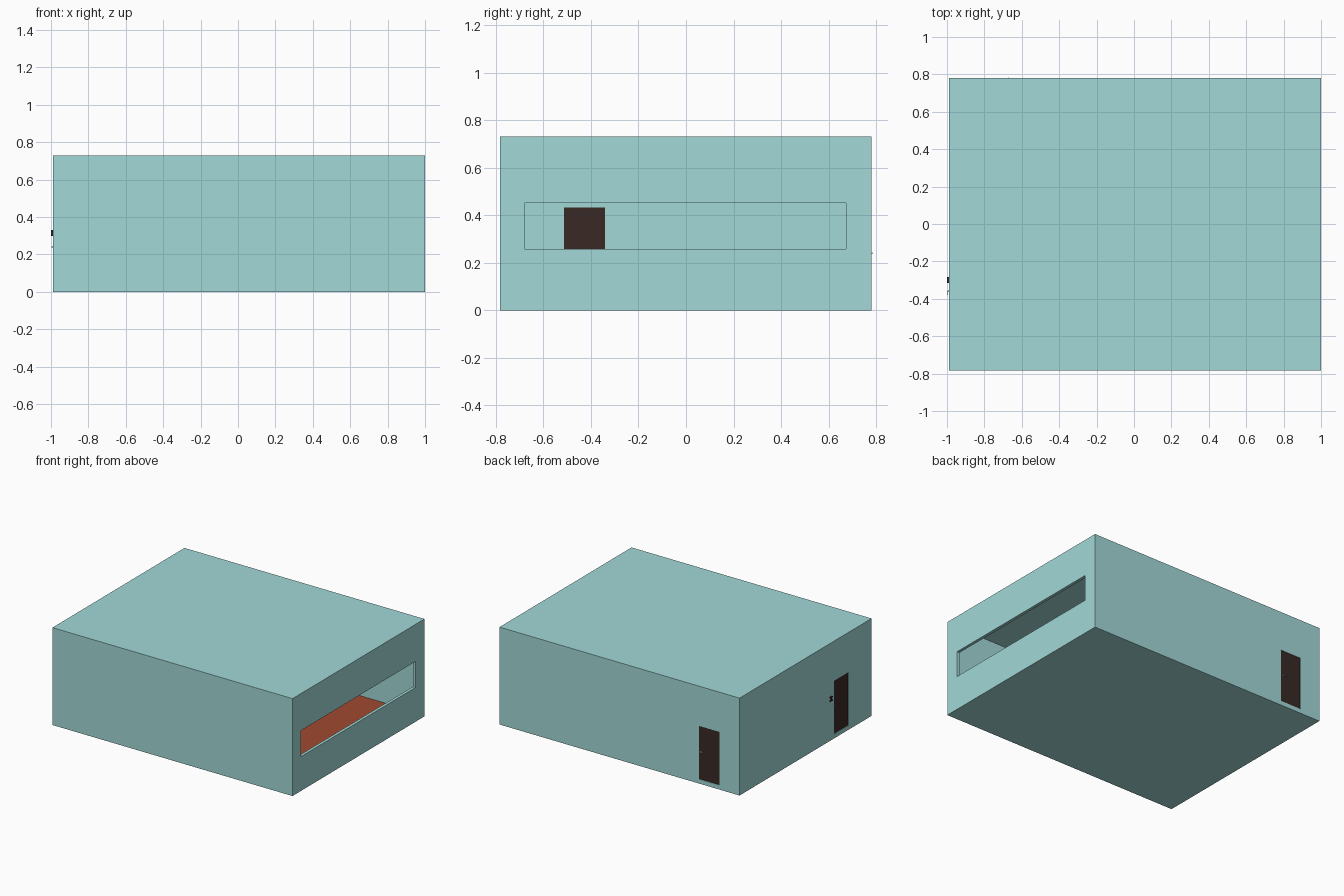
import bpy

if "Cube" in bpy.data.objects:
    bpy.data.objects.remove(bpy.data.objects["Cube"])

X0, X1, Y0, Y1, H = -0.99, 1.0, -0.783, 0.78, 0.73
T = 0.022            # wall thickness
FLOOR, CEIL = 0.025, 0.705


def material(name, rgb):
    m = bpy.data.materials.new(name)
    m.diffuse_color = (*rgb, 1)
    m.use_nodes = True
    m.node_tree.nodes["Principled BSDF"].inputs["Base Color"].default_value = m.diffuse_color
    return m


TEAL = material("teal paint", (0.36, 0.69, 0.68))
RED = material("red floor", (0.35, 0.07, 0.03))
BROWN = material("dark wood", (0.04, 0.022, 0.018))
METAL = material("metal", (0.25, 0.25, 0.25))


def box(name, lo, hi, mat=None):
    bpy.ops.mesh.primitive_cube_add(size=1, location=[(a + b) / 2 for a, b in zip(lo, hi)])
    ob = bpy.context.object
    ob.name = name
    ob.scale = [b - a for a, b in zip(lo, hi)]
    bpy.ops.object.transform_apply(location=False, rotation=False, scale=True)
    if mat:
        ob.data.materials.append(mat)
    return ob


def cut(target, name, lo, hi):
    cutter = box(name, lo, hi)
    mod = target.modifiers.new(name, 'BOOLEAN')
    mod.operation, mod.object, mod.solver = 'DIFFERENCE', cutter, 'EXACT'
    bpy.context.view_layer.objects.active = target
    bpy.ops.object.modifier_apply(modifier=name)
    bpy.data.objects.remove(cutter, do_unlink=True)


def lever(name, plate, stem, bar):
    for part, (lo, hi) in zip(("plate", "stem", "bar"), (plate, stem, bar)):
        box(name + "_" + part, lo, hi, METAL)


# Hollow room shell with a long window and two doorways
shell = box("room_shell", (X0, Y0, 0), (X1, Y1, H), TEAL)
cut(shell, "interior", (X0 + T, Y0 + T, FLOOR - 0.005), (X1 - T, Y1 - T, CEIL))
cut(shell, "window", (X1 - 2 * T, -0.68, 0.257), (X1 + 0.1, 0.673, 0.452))
cut(shell, "side_doorway", (X0 - 0.1, -0.512, 0.033), (X0 + 2 * T, -0.34, 0.432))
cut(shell, "back_doorway", (-0.824, Y1 - 2 * T, 0.033), (-0.652, Y1 + 0.1, 0.432))

# Red floor covering
box("floor", (X0 + T, Y0 + T, FLOOR - 0.005), (X1 - T, Y1 - T, FLOOR), RED)

# Doors set just inside the wall faces
box("side_door", (X0 + 0.004, -0.512, 0.033), (X0 + T - 0.002, -0.34, 0.432), BROWN)
box("back_door", (-0.824, Y1 - T + 0.002, 0.033), (-0.652, Y1 - 0.004, 0.432), BROWN)

# Lever handles
lever("side_handle",
      ((X0, -0.364, 0.234), (X0 + 0.004, -0.352, 0.246)),
      ((X0 - 0.006, -0.36, 0.238), (X0, -0.356, 0.242)),
      ((X0 - 0.008, -0.38, 0.237), (X0 - 0.005, -0.355, 0.243)))
lever("back_handle",
      ((-0.676, Y1 - 0.004, 0.234), (-0.664, Y1, 0.246)),
      ((-0.672, Y1, 0.238), (-0.668, Y1 + 0.004, 0.242)),
      ((-0.695, Y1 + 0.002, 0.237), (-0.669, Y1 + 0.004, 0.243)))

# Small plain wall fixture beside the side door: a pair of thin bars and a crosspiece
for i, z in enumerate((0.298, 0.324)):
    box(f"wall_fixture_bar_{i}", (X0 - 0.009, -0.315, z), (X0, -0.283, z + 0.006), BROWN)
box("wall_fixture_post", (X0 - 0.009, -0.302, 0.304), (X0, -0.296, 0.324), BROWN)
